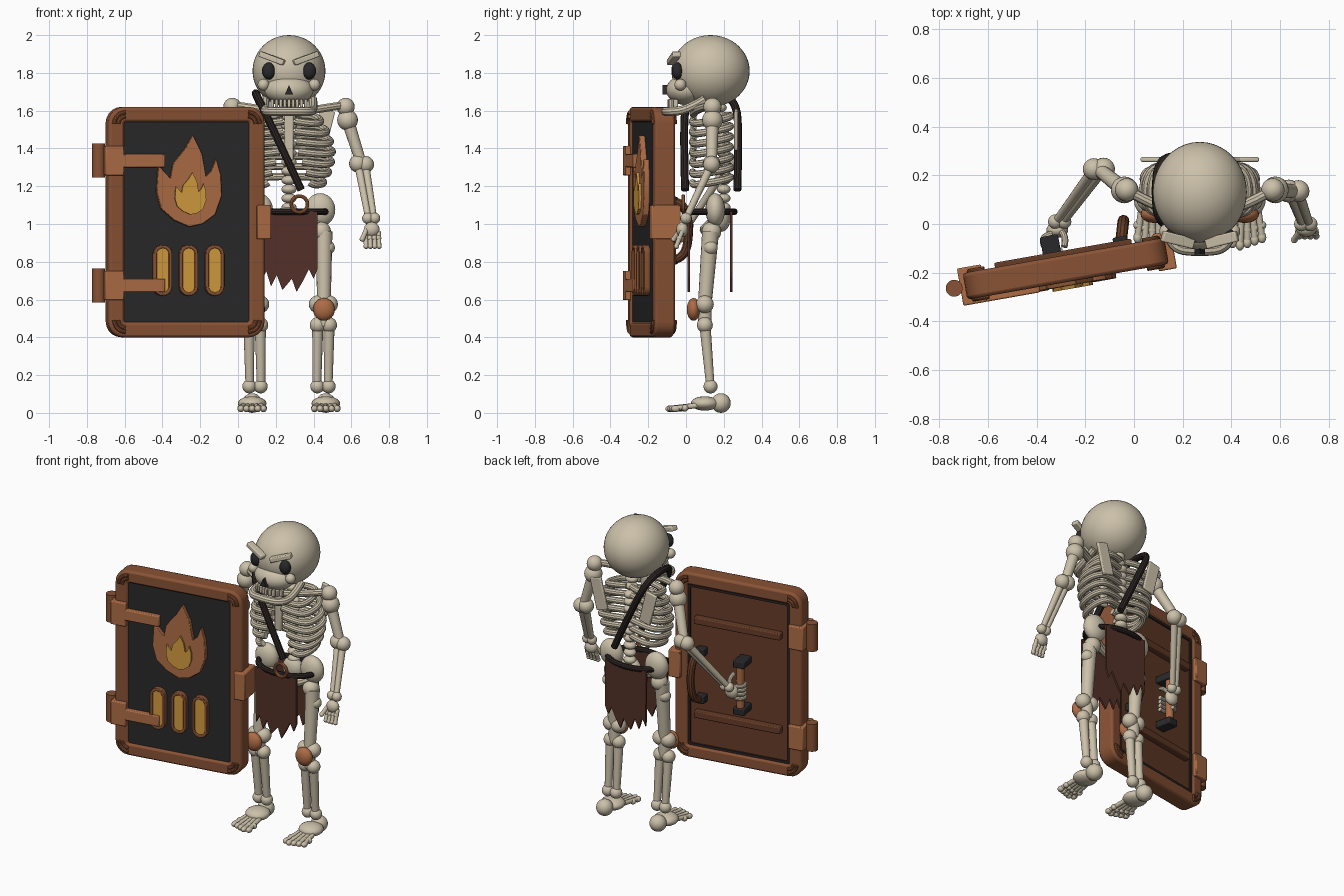
import bpy, bmesh
from math import radians, sin, cos, pi
from mathutils import Matrix, Vector

if "Cube" in bpy.data.objects:
    bpy.data.objects.remove(bpy.data.objects["Cube"])

def material(name, rgb):
    m = bpy.data.materials.new(name)
    m.diffuse_color = (*rgb, 1)
    m.use_nodes = True
    m.node_tree.nodes["Principled BSDF"].inputs["Base Color"].default_value = m.diffuse_color
    return m

BONE = material("bone", (0.60, 0.53, 0.40))
DARK = material("dark_leather", (0.025, 0.018, 0.016))
BLACK = material("black_iron", (0.022, 0.022, 0.024))
COPPER = material("copper", (0.42, 0.15, 0.06))
FRAME = material("frame_copper", (0.25, 0.085, 0.035))
WOOD = material("back_brown", (0.13, 0.045, 0.02))
CLOTH = material("cloth", (0.085, 0.03, 0.02))
GOLD = material("gold", (0.65, 0.33, 0.05))
I = Matrix.Identity(4)
CX = 0.27                                     # body centre line
S = Matrix.Translation((-0.28, -0.183, 1.01)) @ Matrix.Rotation(radians(10), 4, 'Z')   # shield frame

def finish(name, bm, mat, M=I, bevel=0):
    bmesh.ops.recalc_face_normals(bm, faces=bm.faces)
    bm.transform(M)
    me = bpy.data.meshes.new(name)
    bm.to_mesh(me)
    bm.free()
    me.shade_smooth()
    me.set_sharp_from_angle(angle=radians(35))
    me.materials.append(mat)
    ob = bpy.data.objects.new(name, me)
    bpy.context.collection.objects.link(ob)
    if bevel:
        b = ob.modifiers.new("bevel", 'BEVEL')
        b.width, b.segments = bevel, 2
    return ob

def ball(name, c, r, mat=BONE, M=I):
    r = r if isinstance(r, tuple) else (r, r, r)
    bm = bmesh.new()
    seg = 40 if max(r) > 0.12 else 20
    bmesh.ops.create_uvsphere(bm, u_segments=seg, v_segments=seg * 3 // 5, radius=1)
    return finish(name, bm, mat, M @ Matrix.Translation(c) @ Matrix.Diagonal((*r, 1)))

def rod(name, p, q, r, r2=None, mat=BONE, M=I):
    p, q = Vector(p), Vector(q)
    bm = bmesh.new()
    bmesh.ops.create_cone(bm, cap_ends=True, segments=16, radius1=r, radius2=r2 or r, depth=(q - p).length)
    R = (q - p).to_track_quat('Z', 'Y').to_matrix().to_4x4()
    return finish(name, bm, mat, M @ Matrix.Translation((p + q) / 2) @ R)

def box(name, c, size, mat, M=I, rot=I, bevel=0.006):
    bm = bmesh.new()
    bmesh.ops.create_cube(bm, size=1)
    return finish(name, bm, mat, M @ Matrix.Translation(c) @ rot @ Matrix.Diagonal((*size, 1)), bevel)

def tube(name, pts, r, mat=BONE, M=I, cyclic=False):
    cu = bpy.data.curves.new(name, 'CURVE')
    cu.dimensions, cu.bevel_depth, cu.bevel_resolution, cu.use_fill_caps = '3D', r, 3, True
    sp = cu.splines.new('NURBS')
    sp.points.add(len(pts) - 1)
    for p, co in zip(sp.points, pts):
        p.co = (*(M @ Vector(co)), 1)
    sp.order_u, sp.resolution_u, sp.use_endpoint_u, sp.use_cyclic_u = 3, 5, not cyclic, cyclic
    tmp = bpy.data.objects.new(name + "_path", cu)
    bm = bmesh.new()
    bm.from_mesh(bpy.data.meshes.new_from_object(tmp))
    bpy.data.objects.remove(tmp)
    return finish(name, bm, mat)

def slab(name, outline, y0, y1, mat, M=I, hole=None, bevel=0):
    bm = bmesh.new()
    ring = lambda pts, y: [bm.verts.new((x, y, z)) for x, z in pts]
    def band(a, b):
        for i in range(len(a)):
            j = (i + 1) % len(a)
            bm.faces.new((a[i], a[j], b[j], b[i]))
    f, b = ring(outline, y0), ring(outline, y1)
    band(f, b)
    if hole:
        hf, hb = ring(hole, y0), ring(hole, y1)
        band(hf, hb), band(f, hf), band(b, hb)
    else:
        bm.faces.new(f), bm.faces.new(b)
    return finish(name, bm, mat, M, bevel)

def rrect(w, h, r, n=5, cx=0, cz=0):
    pts = []
    for k, (sx, sz) in enumerate(((1, 1), (-1, 1), (-1, -1), (1, -1))):
        for i in range(n + 1):
            a = (k + i / n) * pi / 2
            pts.append((cx + sx * (w / 2 - r) + r * cos(a), cz + sz * (h / 2 - r) + r * sin(a)))
    return pts

# --- skull
ball("cranium", (CX, 0.13, 1.81), (0.193, 0.207, 0.19))
ball("muzzle", (CX, 0.0, 1.71), (0.13, 0.105, 0.08))
slab("nose_hole", [(CX - 0.022, 1.685), (CX + 0.022, 1.685), (CX, 1.735)], -0.125, -0.07, BLACK)
tube("jaw", [(CX - 0.125, 0.1, 1.66), (CX - 0.13, 0.0, 1.6), (CX - 0.11, -0.1, 1.595), (CX, -0.11, 1.595),
             (CX + 0.11, -0.1, 1.595), (CX + 0.13, 0.0, 1.6), (CX + 0.125, 0.1, 1.66)], 0.024)
for i in range(9):
    t = (i - 4) / 4
    box("tooth", (CX + t * 0.088, -0.085 + 0.03 * t * t, 1.638), (0.018, 0.025, 0.045), BONE, bevel=0.004)
for s in (-1, 1):
    ball("eye_socket", (CX + s * 0.107, -0.045, 1.81), (0.036, 0.03, 0.045), BLACK)
    ball("cheekbone", (CX + s * 0.135, -0.03, 1.737), 0.031)
    box("brow", (CX + s * 0.09, -0.065, 1.877), (0.14, 0.045, 0.03), BONE,
        rot=Matrix.Rotation(s * radians(14), 4, 'Z') @ Matrix.Rotation(-s * radians(20), 4, 'Y'))

# --- spine and rib cage
for i in range(14):
    ball("vertebra", (CX, 0.2 - 0.02 * (i > 10), 1.04 + i * 0.048), (0.04, 0.036, 0.026))
box("sternum", (CX, 0.04, 1.46), (0.05, 0.03, 0.25), BONE, bevel=0.01)
for i in range(7):
    z, w = 1.555 - i * 0.054, (0.16, 0.19, 0.21, 0.22, 0.215, 0.2, 0.175)[i]
    inner = (0.03, 0.03, 0.04, 0.05, 0.07, 0.09, 0.11)[i]
    for s in (-1, 1):
        tube("rib", [(CX + s * 0.02, 0.21, z + 0.02), (CX + s * w * 0.7, 0.25, z + 0.02),
                     (CX + s * w * 1.04, 0.2, z), (CX + s * w * 1.04, 0.08, z - 0.02),
                     (CX + s * w * 0.75, 0.035, z - 0.025), (CX + s * inner, 0.035, z - 0.01)], 0.02)
for s in (-1, 1):
    tube("collarbone", [(CX + s * 0.03, 0.04, 1.585), (CX + s * 0.15, 0.05, 1.61), (CX + s * 0.3, 0.14, 1.63)], 0.022)
    box("shoulder_blade", (CX + s * 0.18, 0.265, 1.5), (0.08, 0.02, 0.21), BONE, rot=Matrix.Rotation(s * radians(14), 4, 'Y'))

# --- pelvis
ball("sacrum", (CX, 0.19, 1.03), (0.07, 0.045, 0.07))
tube("pubis", [(CX - 0.16, 0.15, 1.02), (CX - 0.08, 0.1, 0.97), (CX + 0.08, 0.1, 0.97), (CX + 0.16, 0.15, 1.02)], 0.028)

# --- pelvis wings, legs and feet, mirrored
for s in (-1, 1):
    P = lambda x, y, z: (CX + s * x, y, z)
    ball("hip_wing", P(0.165, 0.155, 1.075), (0.08, 0.052, 0.088))
    ball("hip_joint", P(0.17, 0.135, 0.96), 0.052)
    ball("femur_head", P(0.205, 0.13, 0.875), 0.038)
    rod("femur", P(0.185, 0.13, 0.96), P(0.185, 0.1, 0.58), 0.045, 0.036)
    for dx in (-0.03, 0.03):
        ball("knee_knuckle", P(0.182 + dx, 0.1, 0.575), 0.047)
        ball("shin_head", P(0.182 + dx, 0.1, 0.465), 0.042)
        ball("ankle", P(0.18 + dx, 0.13, 0.14), 0.037)
        rod("shin_bone", P(0.182 + dx, 0.1, 0.47), P(0.178 + dx, 0.13, 0.13), 0.03, 0.022)
    rod("knee_link", P(0.182, 0.1, 0.57), P(0.182, 0.1, 0.46), 0.036)
    ball("knee_guard", P(0.185, 0.04, 0.548), (0.058, 0.036, 0.06), COPPER)
    ball("instep", P(0.195, 0.1, 0.05), (0.076, 0.075, 0.038))
    ball("heel", P(0.195, 0.185, 0.052), 0.052)
    for i in range(5):
        x, tip = 0.195 + (i - 2) * 0.03, -0.085 + 0.01 * abs(i - 1)
        rod("toe", P(0.195 + (i - 2) * 0.022, 0.06, 0.04), P(x, tip, 0.024), 0.014)
        ball("toe_tip", P(x, tip, 0.022), (0.018, 0.024, 0.018))
        ball("toe_knuckle", P(x, tip + 0.05, 0.026), 0.018)

# --- arms: free arm hangs, other arm reaches the shield grip
def arm(s, elbow, wrist):
    sh, e, w = Vector((CX + s * 0.31, 0.14, 1.55)), Vector(elbow), Vector(wrist)
    ball("shoulder_cap", (CX + s * 0.3, 0.14, 1.62), 0.048)
    ball("shoulder", sh, 0.055)
    rod("upper_arm", sh, e, 0.034, 0.028)
    ball("elbow_inner", e + Vector((-0.02 * s, 0, 0.005)), 0.047)
    ball("elbow_outer", e + Vector((0.02 * s, 0, 0)), 0.045)
    for d in (-0.018, 0.018):
        rod("forearm", e + Vector((d, 0, 0)), w + Vector((d * 0.8, 0, 0)), 0.022, 0.017)
        ball("wrist", w + Vector((d, 0, 0)), 0.03)

arm(1, (0.655, 0.135, 1.315), (0.705, 0.0, 1.03))
ball("free_palm", (0.708, -0.02, 0.97), (0.042, 0.032, 0.04))
for i in range(4):
    x = 0.675 + i * 0.023
    rod("free_finger", (x, -0.02, 0.96), (x + 0.003, -0.05, 0.885), 0.012)
    ball("free_finger_joint", (x, -0.035, 0.925), 0.015)
    ball("free_finger_tip", (x + 0.003, -0.05, 0.882), 0.014)
rod("free_thumb", (0.68, -0.03, 0.97), (0.658, -0.065, 0.92), 0.013)
ball("free_thumb_tip", (0.658, -0.065, 0.92), 0.014)

arm(-1, (-0.145, 0.225, 1.32), (-0.305, 0.01, 0.99))
ball("grip_palm", (-0.315, -0.025, 0.95), (0.045, 0.032, 0.048))
for i in range(4):
    z = 0.9 + i * 0.027
    tube("grip_finger", [(-0.04, 0.16, z), (-0.08, 0.16, z), (-0.085, 0.11, z), (-0.05, 0.085, z), (-0.01, 0.085, z)],
         0.013, M=S @ Matrix.Translation((0.01, -0.01, -1.01)))
tube("grip_thumb", [(0.0, 0.155, -0.04), (0.03, 0.14, 0.0), (0.01, 0.09, 0.02)], 0.014, M=S)

# --- belt, ring, loincloth, chest strap
tube("belt", [(CX + 0.2 * cos(a * pi / 6), 0.13 + 0.13 * sin(a * pi / 6), 1.065) for a in range(12)], 0.018, DARK, cyclic=True)
tube("belt_ring", [(0.325 + 0.044 * cos(a * pi / 6), -0.015, 1.105 + 0.044 * sin(a * pi / 6)) for a in range(12)],
     0.01, COPPER, cyclic=True)
hem = [(0.42, 0.76), (0.40, 0.71), (0.375, 0.76), (0.345, 0.70), (0.31, 0.64), (0.285, 0.71), (0.235, 0.65),
       (0.205, 0.73), (0.175, 0.67), (0.15, 0.75), (0.125, 0.7)]
for name, y in (("front_loincloth", 0.008), ("back_loincloth", 0.232)):
    slab(name, [(0.12, 1.065), (0.42, 1.065)] + hem, y, y + 0.013, CLOTH)
tube("chest_strap", [(0.335, -0.005, 1.18), (0.22, -0.012, 1.43), (0.105, -0.005, 1.67), (0.09, 0.13, 1.7),
                     (0.105, 0.27, 1.66), (0.22, 0.278, 1.43), (0.335, 0.272, 1.18)], 0.021, DARK)

# --- shield: furnace door frame and panels
inner = rrect(0.67, 1.06, 0.01)
slab("door_frame", rrect(0.84, 1.22, 0.085), -0.055, 0.055, FRAME, S, hole=inner, bevel=0.014)
slab("door_front_plate", inner, -0.042, 0, BLACK, S)
slab("door_back_plate", inner, 0, 0.035, WOOD, S)
slab("door_back_trim", inner, 0.03, 0.045, DARK, S, hole=rrect(0.64, 1.03, 0.01))
for sz in (-1, 1):
    box("back_bar", (0, 0.052, sz * 0.31), (0.57, 0.045, 0.045), WOOD, S)
    for sx in (-1, 1):                        # corner ropes, both faces
        for y in (-0.057, 0.057):
            for r in (0.04, 0.062):
                tube("corner_rope", [(sx * (0.33 + r * cos(a * pi / 8)), y, sz * (0.52 + r * sin(a * pi / 8)))
                                     for a in range(5)], 0.011, FRAME, S)
    # hinges
    z = 0.33 * sz - 0.005
    rod("hinge_barrel", (-0.465, 0, z - 0.09), (-0.465, 0, z + 0.09), 0.035, mat=FRAME, M=S)
    box("hinge_block", (-0.39, 0, z), (0.1, 0.155, 0.155), COPPER, S)
    box("hinge_strap", (-0.235, -0.06, z), (0.23, 0.035, 0.07), COPPER, S)
box("latch_block", (0.412, 0, 0.0), (0.075, 0.155, 0.18), COPPER, S)

# flame emblem
flame = [(.03, .46), (.08, .36), (.10, .24), (.13, .27), (.155, .335), (.18, .25), (.185, .14), (.15, .04), (.08, -.01),
         (.01, -.025), (-.07, .01), (-.14, .07), (-.165, .16), (-.155, .30), (-.09, .23), (-.075, .31), (-.01, .39)]
slab("outer_flame", flame, -0.072, -0.035, COPPER, S, bevel=0.004)
slab("inner_flame", [(0.015 + (x - 0.01) * 0.48, 0.04 + (z + 0.025) * 0.46) for x, z in flame], -0.085, -0.06, GOLD, S)

# glowing vents
for x in (-0.132, 0.008, 0.148):
    slab("vent_rim", rrect(0.1, 0.27, 0.049, 6, x, -0.255), -0.075, -0.035, FRAME, S,
         hole=rrect(0.064, 0.234, 0.031, 6, x, -0.255), bevel=0.004)
    slab("vent_glow", rrect(0.066, 0.236, 0.032, 6, x, -0.255), -0.066, -0.035, GOLD, S)

# grip and forearm strap on the back
rod("grip", (-0.045, 0.115, -0.2), (-0.045, 0.115, 0.11), 0.024, mat=COPPER, M=S)
for z in (-0.2, 0.11):
    box("grip_mount", (-0.045, 0.09, z), (0.075, 0.11, 0.045), BLACK, S)
    box("strap_mount", (0.24, 0.06, z), (0.06, 0.06, 0.05), BLACK, S)
tube("forearm_strap", [(0.24, 0.06, 0.11), (0.26, 0.13, 0.11), (0.27, 0.16, -0.045), (0.26, 0.13, -0.2), (0.24, 0.06, -0.2)],
     0.024, WOOD, S)
